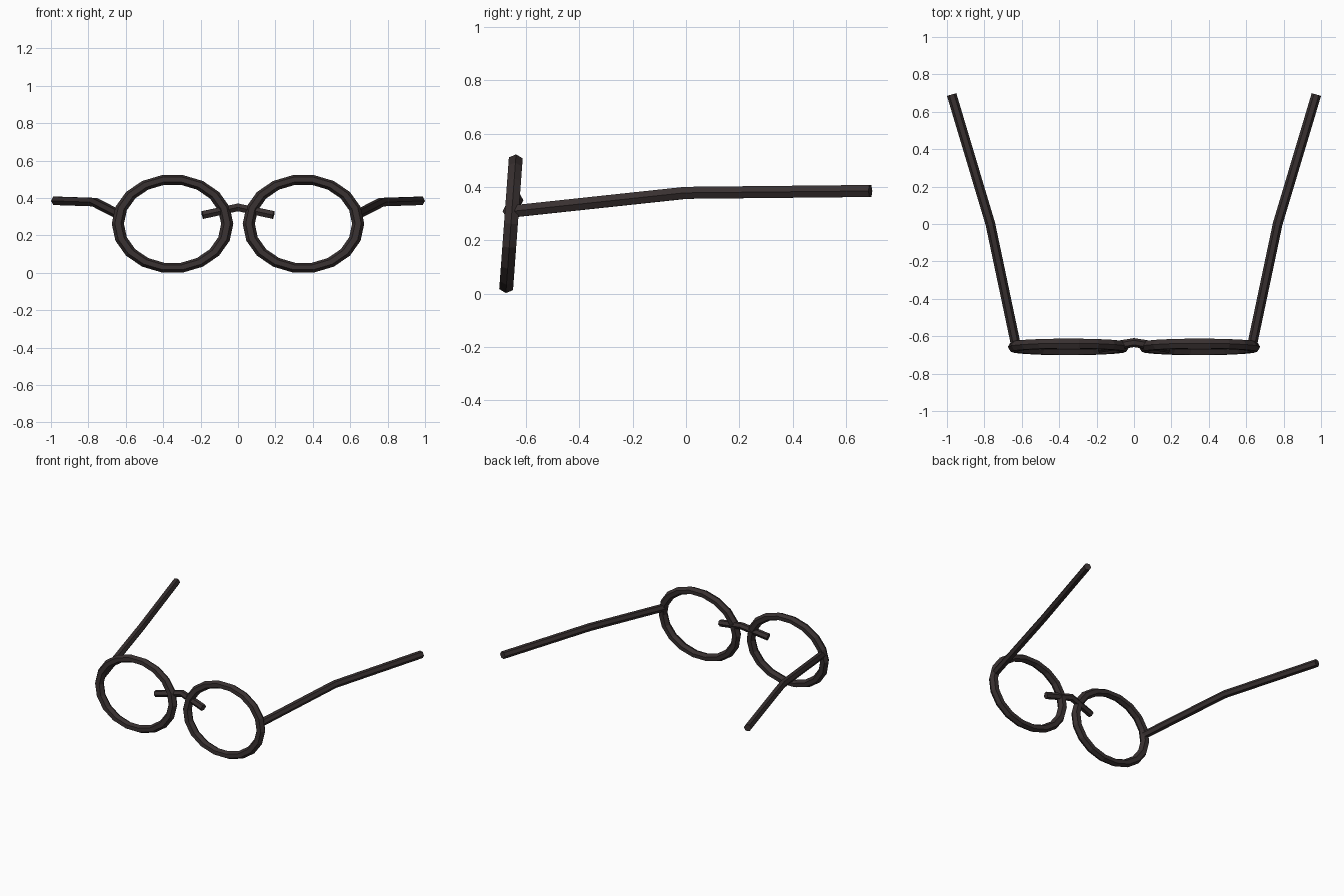
import bpy, bmesh, math
from mathutils import Vector, Matrix

if "Cube" in bpy.data.objects:
    bpy.data.objects.remove(bpy.data.objects["Cube"])

frame_mat = bpy.data.materials.new("dark brown")
frame_mat.diffuse_color = (0.040, 0.030, 0.030, 1)
frame_mat.use_nodes = True
frame_mat.node_tree.nodes["Principled BSDF"].inputs["Base Color"].default_value = frame_mat.diffuse_color

SIDES = 6


def finish(name, bm):
    bmesh.ops.recalc_face_normals(bm, faces=bm.faces)
    me = bpy.data.meshes.new(name)
    bm.to_mesh(me)
    bm.free()
    me.materials.append(frame_mat)
    ob = bpy.data.objects.new(name, me)
    bpy.context.collection.objects.link(ob)
    return ob


def skin(bm, rings, closed):
    """Join successive loops of vertices with quads."""
    n = len(rings)
    for i in range(n if closed else n - 1):
        a, b = rings[i], rings[(i + 1) % n]
        for j in range(SIDES):
            k = (j + 1) % SIDES
            bm.faces.new((a[j], a[k], b[k], b[j]))
    if not closed:
        bm.faces.new(rings[0])
        bm.faces.new(rings[-1])


def rod(name, points, radius):
    """Hexagonal bar along a bent path, mitred at the bends."""
    pts = [Vector(p) for p in points]
    bm = bmesh.new()
    rings = []
    for i, p in enumerate(pts):
        d_in = (p - pts[i - 1]).normalized() if i else None
        d_out = (pts[i + 1] - p).normalized() if i < len(pts) - 1 else None
        t = ((d_in or d_out) + (d_out or d_in)).normalized()
        side = t.cross(Vector((0, 0, 1))).normalized()
        up = side.cross(t)
        rings.append([bm.verts.new(p + radius * (side * math.cos(a) + up * math.sin(a)))
                      for a in (math.tau * j / SIDES for j in range(SIDES))])
    skin(bm, rings, False)
    return finish(name, bm)


def rim(name, x):
    """Oval hexagonal ring, leaning back slightly."""
    segments, major, minor = 18, 0.9, 0.1
    bm = bmesh.new()
    rings = []
    for i in range(segments):
        u = math.tau * i / segments
        ring = []
        for j in range(SIDES):
            v = math.tau * j / SIDES
            r = major + minor * math.cos(v)
            ring.append(bm.verts.new((0.325 * r * math.cos(u),
                                      0.030 * math.sin(v),
                                      0.265 * r * math.sin(u))))
        rings.append(ring)
    skin(bm, rings, True)
    bm.transform(Matrix.Translation((x, -0.657, 0.262)) @ Matrix.Rotation(math.radians(-4.2), 4, 'X'))
    return finish(name, bm)


# Rims and temple arms, mirrored left and right
for label, s in (("left", -1), ("right", 1)):
    rim(label + "_rim", s * 0.35)
    rod(label + "_temple_arm",
        [(s * 0.632, -0.645, 0.309), (s * 0.768, 0.0, 0.378), (s * 0.975, 0.692, 0.385)], 0.026)

# Nose bridge, bent at the middle
rod("nose_bridge", [(-0.19, -0.665, 0.309), (0, -0.634, 0.35), (0.19, -0.665, 0.309)], 0.024)
